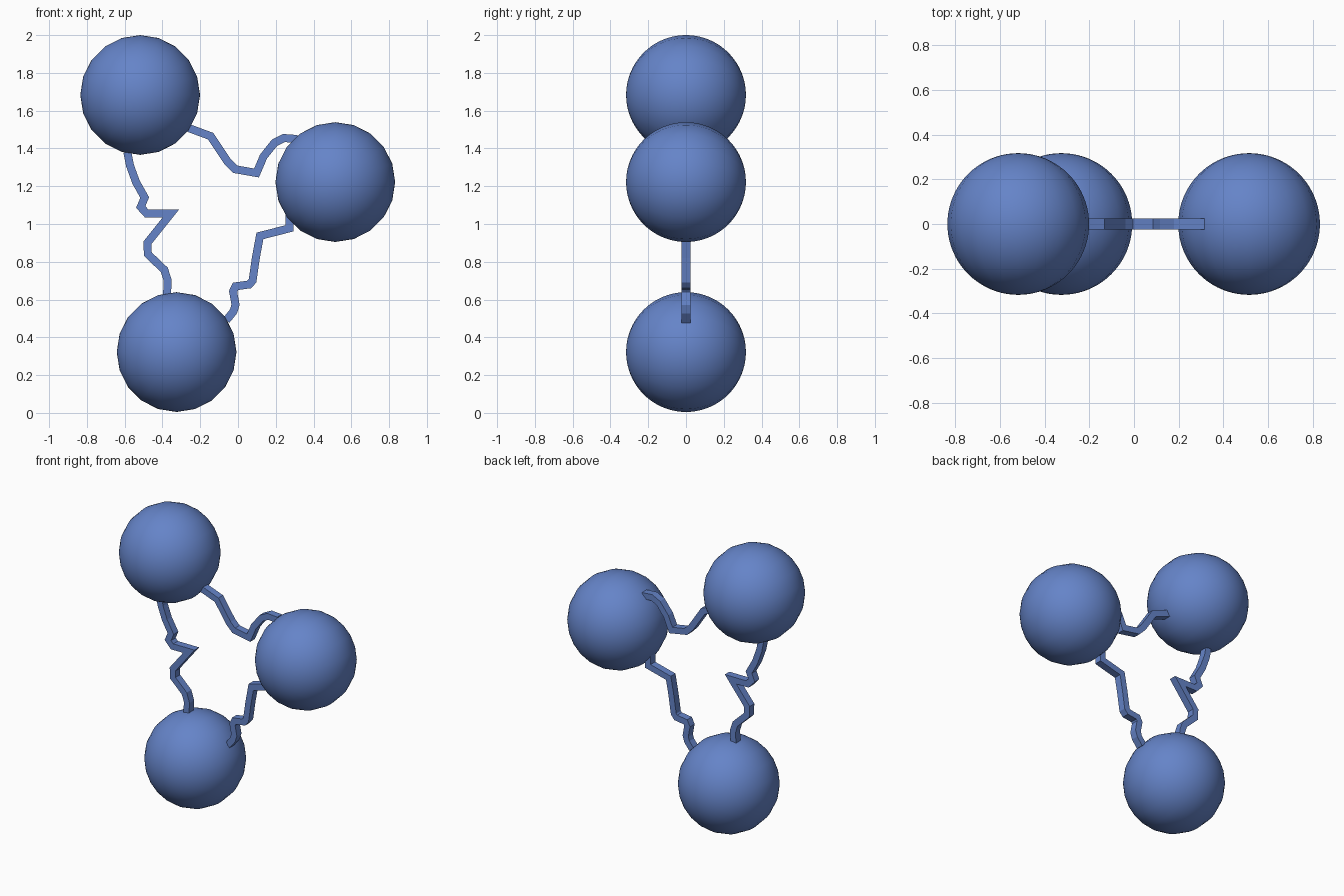
import bpy
import bmesh
from math import radians
from mathutils import Matrix, Vector

default_cube = bpy.data.objects.get("Cube")
if default_cube:
    bpy.data.objects.remove(default_cube, do_unlink=True)

BALL_RADIUS = 0.317
STRAND_WIDTH = 0.042
STRAND_DEPTH = 0.05

# Single blue material
blue = bpy.data.materials.new("soft blue")
blue.use_nodes = True
colour = (0.13, 0.23, 0.58, 1)
blue.diffuse_color = colour
blue.node_tree.nodes["Principled BSDF"].inputs["Base Color"].default_value = colour


def finish(name, bm):
    bmesh.ops.recalc_face_normals(bm, faces=bm.faces)
    mesh = bpy.data.meshes.new(name)
    bm.to_mesh(mesh)
    bm.free()
    mesh.materials.append(blue)
    part = bpy.data.objects.new(name, mesh)
    bpy.context.collection.objects.link(part)
    return part


def ball(name, x, z):
    """Smooth ball whose poles point to the front and back."""
    bm = bmesh.new()
    bmesh.ops.create_uvsphere(bm, u_segments=20, v_segments=40, radius=BALL_RADIUS,
                              matrix=Matrix.Rotation(radians(90), 4, "X"))
    for face in bm.faces:
        face.smooth = True
    finish(name, bm).location = (x, 0, z)


def strand(name, path):
    """Square-edged ribbon with mitred corners, following an x, z path."""
    points = [Vector(p) for p in path]
    steps = [(b - a).normalized() for a, b in zip(points, points[1:])]
    sides = [Vector((-d.y, d.x)) for d in steps]
    bm = bmesh.new()
    rings = []
    for i, p in enumerate(points):
        before, after = sides[max(i - 1, 0)], sides[min(i, len(sides) - 1)]
        mitre = (before + after).normalized()
        offset = mitre * (STRAND_WIDTH / 2 / mitre.dot(after))
        half = STRAND_DEPTH / 2
        corners = ((p + offset, -half), (p + offset, half),
                   (p - offset, half), (p - offset, -half))
        rings.append([bm.verts.new((c.x, y, c.y)) for c, y in corners])
    for a, b in zip(rings, rings[1:]):
        for k in range(4):
            n = (k + 1) % 4
            bm.faces.new((a[k], a[n], b[n], b[k]))
    bm.faces.new(rings[0])
    bm.faces.new(rings[-1])
    finish(name, bm)


# Three balls
ball("upper_ball", -0.518, 1.683)
ball("side_ball", 0.515, 1.222)
ball("lower_ball", -0.325, 0.322)

# Crooked strands linking the balls
strand("upper_strand", [
    (-0.28, 1.515), (-0.145, 1.465), (-0.055, 1.33), (-0.015, 1.29), (0.098, 1.27),
    (0.135, 1.357), (0.193, 1.43), (0.243, 1.455), (0.314, 1.45)])
strand("left_strand", [
    (-0.586, 1.38), (-0.572, 1.31), (-0.54, 1.222), (-0.494, 1.14), (-0.515, 1.09),
    (-0.483, 1.055), (-0.356, 1.055), (-0.48, 0.9), (-0.477, 0.84), (-0.39, 0.757),
    (-0.372, 0.7), (-0.377, 0.61)])
strand("lower_strand", [
    (0.272, 1.07), (0.272, 0.977), (0.116, 0.937), (0.095, 0.823), (0.077, 0.7),
    (0.06, 0.68), (-0.013, 0.67), (-0.026, 0.643), (-0.013, 0.573), (-0.024, 0.537),
    (-0.062, 0.49)])
